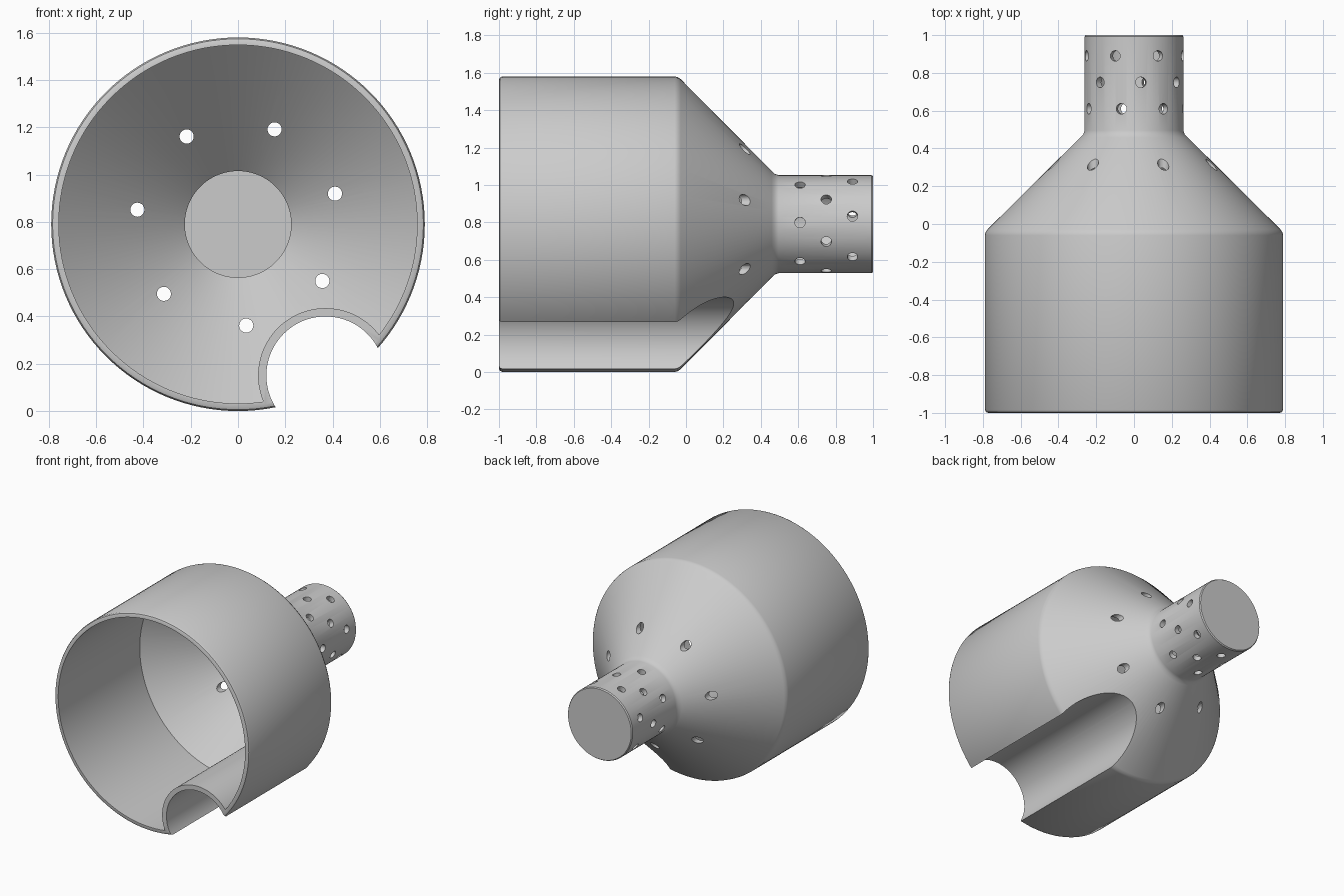
import bpy, bmesh
from math import sin, cos, pi, radians
from mathutils import Vector, Matrix

if "Cube" in bpy.data.objects:
    bpy.data.objects.remove(bpy.data.objects["Cube"])

AXIS_Z = 0.79   # height of the main axis, which runs along y


def make_object(name, bm):
    bmesh.ops.recalc_face_normals(bm, faces=bm.faces)
    mesh = bpy.data.meshes.new(name)
    bm.to_mesh(mesh)
    bm.free()
    obj = bpy.data.objects.new(name, mesh)
    bpy.context.collection.objects.link(obj)
    return obj


def lathe(name, profile, segments=128):
    """Closed solid turned around the y axis from (radius, y) points."""
    bm = bmesh.new()
    rings = []
    for r, y in profile:
        rings.append([bm.verts.new((r * cos(2 * pi * i / segments), y,
                                    AXIS_Z + r * sin(2 * pi * i / segments)))
                      for i in range(segments)])
    for a, b in zip(rings, rings[1:]):
        for i in range(segments):
            j = (i + 1) % segments
            bm.faces.new((a[i], a[j], b[j], b[i]))
    bm.faces.new(rings[0])
    bm.faces.new(rings[-1])
    return make_object(name, bm)


def add_rod(bm, start, end, radius, segments=20):
    start, end = Vector(start), Vector(end)
    d = end - start
    rot = d.to_track_quat('Z', 'Y').to_matrix().to_4x4()
    bmesh.ops.create_cone(bm, cap_ends=True, segments=segments, radius1=radius,
                          radius2=radius, depth=d.length,
                          matrix=Matrix.Translation((start + end) / 2) @ rot)


def rod(name, start, end, radius, segments):
    bm = bmesh.new()
    add_rod(bm, start, end, radius, segments)
    return make_object(name, bm)


def subtract(obj, cutter):
    mod = obj.modifiers.new("cut", 'BOOLEAN')
    mod.operation = 'DIFFERENCE'
    mod.solver = 'EXACT'
    mod.object = cutter
    bpy.context.view_layer.objects.active = obj
    bpy.ops.object.modifier_apply(modifier=mod.name)
    bpy.data.objects.remove(cutter)


# Outer shell: drum, cone and neck
shell = lathe("funnel_shell", [
    (0.772, -1.0), (0.784, -0.995), (0.79, -0.983), (0.79, -0.06),
    (0.786, -0.044), (0.775, -0.028), (0.285, 0.458), (0.269, 0.474),
    (0.262, 0.495), (0.262, 0.992), (0.256, 1.0)])

# Inner cavity, keeping a wall around the side channel
cavity = lathe("cavity_cutter", [
    (0.758, -1.1), (0.758, -0.055), (0.225, 0.47), (0.225, 0.97)])
subtract(cavity, rod("channel_wall", (0.37, -1.3, 0.15), (0.37, 0.8, 0.15), 0.285, 96))
subtract(shell, cavity)

# Half-round channel along the lower right side
subtract(shell, rod("channel_cutter", (0.37, -1.3, 0.15), (0.37, 0.8, 0.15), 0.25, 96))

# Drain holes: one ring in the cone, three staggered rings in the neck
bm = bmesh.new()
for k in range(7):
    step = 2 * pi * k / 7
    a = radians(17.5) + step
    x, z = 0.43 * cos(a), AXIS_Z + 0.43 * sin(a)
    add_rod(bm, (x, 0.1, z), (x, 0.5, z), 0.03)
    for y, offset in ((0.61, 2), (0.75, 30.5), (0.89, 9.5)):
        a = radians(offset) + step
        c, s = cos(a), sin(a)
        add_rod(bm, (0.15 * c, y, AXIS_Z + 0.15 * s),
                (0.35 * c, y, AXIS_Z + 0.35 * s), 0.028)
subtract(shell, make_object("hole_cutter", bm))

# Smooth shading with sharp rims
bpy.ops.object.select_all(action='DESELECT')
shell.select_set(True)
bpy.context.view_layer.objects.active = shell
bpy.ops.object.shade_smooth_by_angle(angle=radians(32))
